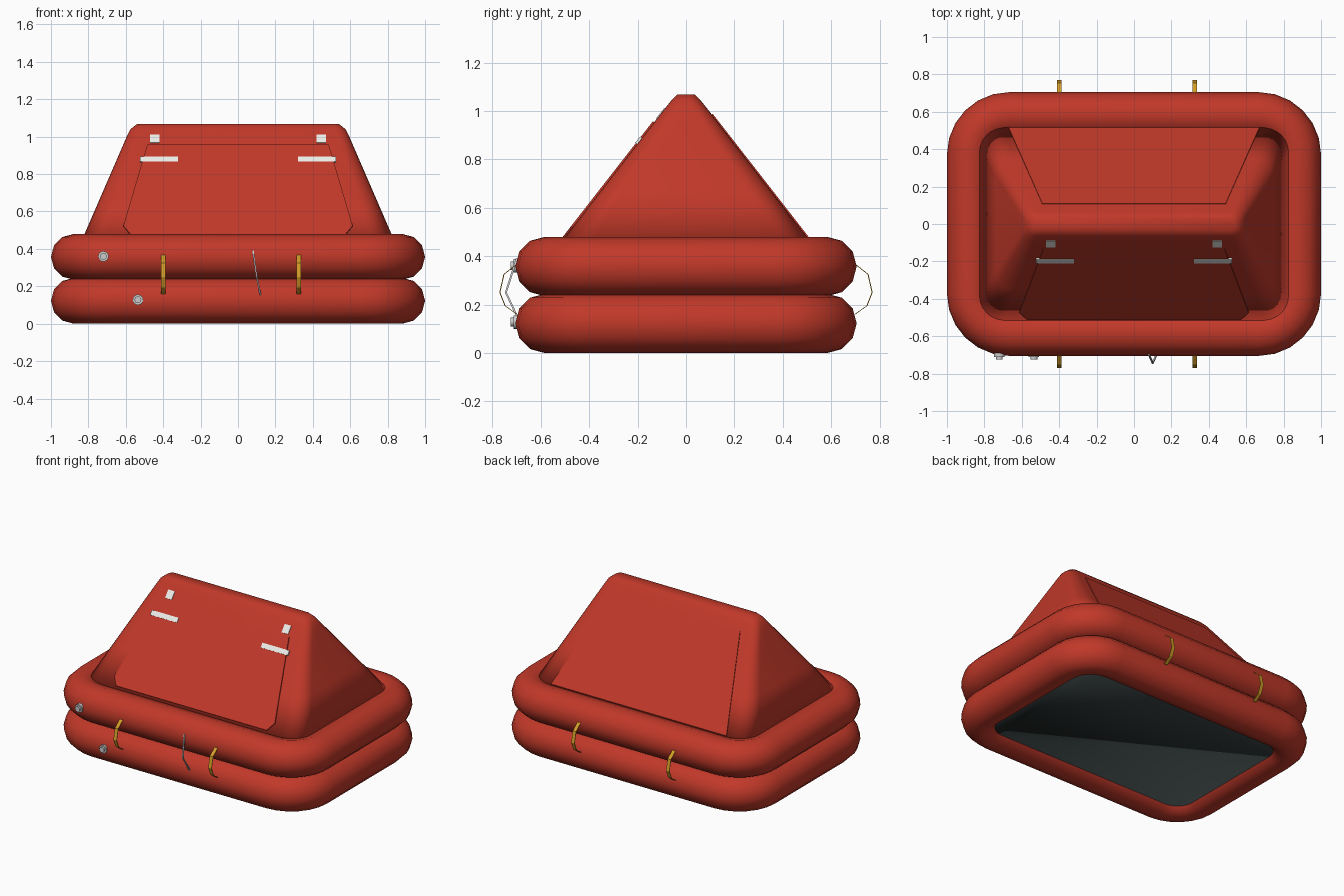
import bpy, bmesh
from math import sin, cos, pi
from mathutils import Vector

if "Cube" in bpy.data.objects:
    bpy.data.objects.remove(bpy.data.objects["Cube"])


def material(name, rgb):
    m = bpy.data.materials.new(name)
    m.diffuse_color = (*rgb, 1)
    m.use_nodes = True
    m.node_tree.nodes["Principled BSDF"].inputs["Base Color"].default_value = m.diffuse_color
    return m


RED = material("red_fabric", (0.53, 0.04, 0.022))
DARK = material("dark_floor", (0.03, 0.04, 0.04))
YELLOW = material("yellow_webbing", (0.65, 0.33, 0.02))
WHITE = material("reflective_tape", (0.85, 0.85, 0.82))


def finish(bm, name, mat=None, angle=None):
    bmesh.ops.recalc_face_normals(bm, faces=bm.faces)
    mesh = bpy.data.meshes.new(name)
    bm.to_mesh(mesh)
    bm.free()
    ob = bpy.data.objects.new(name, mesh)
    bpy.context.collection.objects.link(ob)
    if mat:
        mesh.materials.append(mat)
    if angle:
        bpy.ops.object.select_all(action='DESELECT')
        ob.select_set(True)
        bpy.context.view_layer.objects.active = ob
        bpy.ops.object.shade_smooth_by_angle(angle=angle)
    return ob


def rounded_rect(hx, hy, r, z, seg=6):
    pts = []
    for q, (sx, sy) in enumerate([(1, 1), (-1, 1), (-1, -1), (1, -1)]):
        for i in range(seg + 1):
            a = (q + i / seg) * pi / 2
            pts.append((sx * (hx - r) + r * cos(a), sy * (hy - r) + r * sin(a), z))
    return pts


def loft(name, sections, mat, angle, closed=False, caps=()):
    bm = bmesh.new()
    rings = [[bm.verts.new(p) for p in rounded_rect(*s)] for s in sections]
    n = len(rings[0])
    pairs = list(zip(rings, rings[1:])) + ([(rings[-1], rings[0])] if closed else [])
    for a, b in pairs:
        for i in range(n):
            j = (i + 1) % n
            bm.faces.new((a[i], a[j], b[j], b[i]))
    for c in caps:
        bm.faces.new(rings[c])
    return finish(bm, name, mat, angle)


# Two stacked buoyancy tubes with twelve-sided section
R = 0.1225
for name, zc in (("lower_tube", R), ("upper_tube", 0.48 - R)):
    secs = []
    for k in range(12):
        c, s = R * cos(k * pi / 6), R * sin(k * pi / 6)
        secs.append((0.8775 + c, 0.5825 + c, 0.21 + c, zc + s))
    loft(name, secs, RED, pi, closed=True)

# Dark floor slab just above the bottom of the lower tube
loft("floor", [(0.83, 0.535, 0.16, 0.045), (0.83, 0.535, 0.16, 0.075)], DARK, pi, caps=(0, 1))

# Tent canopy
loft("canopy", [(0.842, 0.539, 0.13, 0.43), (0.738, 0.352, 0.1, 0.67),
                (0.595, 0.095, 0.06, 1.0), (0.575, 0.063, 0.05, 1.04), (0.54, 0.038, 0.035, 1.067)],
     RED, pi, caps=(0, -1))


# Thin sheet lying on the sloping front (-1) or back (+1) of the canopy
def sheet(name, outline, side, lift, mat):
    normal = Vector((0, side * 0.79, 0.615))
    bm = bmesh.new()
    pts = [Vector((x, side * (0.04 + 0.78 * (1.07 - z)), z)) for x, z in outline]
    low = [bm.verts.new(p - normal * 0.004) for p in pts]
    top = [bm.verts.new(p + normal * lift) for p in pts]
    bm.faces.new(low)
    bm.faces.new(top)
    for i in range(len(pts)):
        j = (i + 1) % len(pts)
        bm.faces.new((low[i], low[j], top[j], top[i]))
    return finish(bm, name, mat)


sheet("door_flap", [(-0.485, 0.953), (0.485, 0.953), (0.613, 0.52), (0.575, 0.475),
                    (-0.575, 0.475), (-0.613, 0.52)], -1, 0.007, RED)
sheet("back_panel", [(-0.49, 0.985), (0.49, 0.985), (0.67, 0.465), (-0.67, 0.465)], 1, 0.005, RED)


# Reflective tape patches
def patch(name, x0, x1, z0, z1, lift):
    sheet(name, [(x0, z0), (x1, z0), (x1, z1), (x0, z1)], -1, lift, WHITE)


for side, s in (("left", -1), ("right", 1)):
    patch("upper_tape_" + side, s * 0.42, s * 0.47, 0.965, 1.01, 0.004)
    patch("lower_tape_" + side, s * 0.32, s * 0.525, 0.862, 0.888, 0.01)


# Ribbon following a path, with width along x
def ribbon(name, path, width, thick, mat):
    bm = bmesh.new()
    rows = []
    for x, y, z in path:
        out = Vector((0, y, (z - 0.25) * 1.5)).normalized() * thick
        rows.append([bm.verts.new(Vector((x + dx, y, z)) + out * k)
                     for dx, k in ((-width / 2, 0), (width / 2, 0), (width / 2, 1), (-width / 2, 1))])
    for a, b in zip(rows, rows[1:]):
        for i in range(4):
            j = (i + 1) % 4
            bm.faces.new((a[i], a[j], b[j], b[i]))
    bm.faces.new(rows[0])
    bm.faces.new(rows[-1])
    return finish(bm, name, mat)


# Yellow grab straps, front and back
HANDLE = [(0.695, 0.16), (0.745, 0.195), (0.767, 0.25), (0.75, 0.325), (0.695, 0.368)]
for x, sx in ((-0.4, "left"), (0.325, "right")):
    for s, sy in ((-1, "front"), (1, "back")):
        ribbon(f"{sy}_{sx}_strap", [(x, s * y, z) for y, z in HANDLE], 0.025, 0.004, YELLOW)

# Grey boarding cord
ribbon("boarding_cord", [(0.08, -0.695, 0.39), (0.1, -0.74, 0.25), (0.12, -0.695, 0.155)],
       0.008, 0.008, None)

# Inflation valves: wide collar and smaller cap
for name, x, z in (("upper_valve", -0.72, 0.36), ("lower_valve", -0.535, 0.128)):
    bm = bmesh.new()
    for r, y0, y1 in ((0.028, -0.69, -0.712), (0.018, -0.71, -0.725)):
        rings = [[bm.verts.new((x + r * cos(i * pi / 8), y, z + r * sin(i * pi / 8)))
                  for i in range(16)] for y in (y0, y1)]
        bm.faces.new(rings[0])
        bm.faces.new(rings[1])
        for i in range(16):
            j = (i + 1) % 16
            bm.faces.new((rings[0][i], rings[0][j], rings[1][j], rings[1][i]))
    finish(bm, name, None, 0.6)
